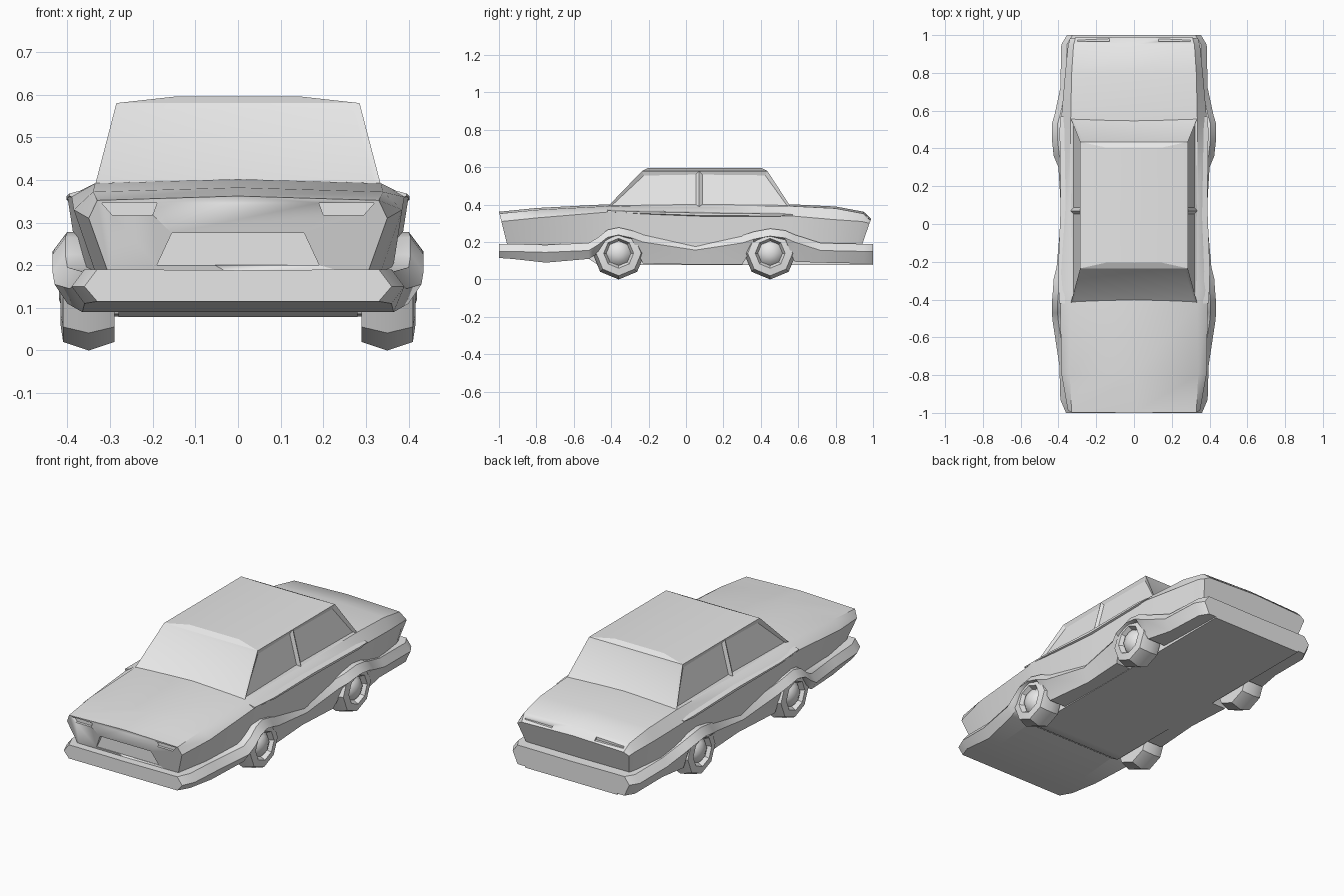
import bpy, bmesh, math
from mathutils import Matrix

cube = bpy.data.objects.get("Cube")
if cube:
    bpy.data.objects.remove(cube, do_unlink=True)

GREY = (0.8, 0.8, 0.8, 1)
paint = bpy.data.materials.new("light_grey")
paint.use_nodes = True
paint.diffuse_color = GREY
paint.node_tree.nodes["Principled BSDF"].inputs["Base Color"].default_value = GREY


def finish(name, bm, angle=35):
    """Turn a bmesh into a named, painted, smooth-by-angle object."""
    bmesh.ops.recalc_face_normals(bm, faces=bm.faces)
    mesh = bpy.data.meshes.new(name)
    bm.to_mesh(mesh)
    bm.free()
    mesh.materials.append(paint)
    mesh.shade_smooth()
    mesh.set_sharp_from_angle(angle=math.radians(angle))
    obj = bpy.data.objects.new(name, mesh)
    bpy.context.collection.objects.link(obj)
    return obj


def skin(rings):
    """Bridge closed rings of points and cap both ends."""
    bm = bmesh.new()
    loops = [[bm.verts.new(p) for p in ring] for ring in rings]
    for a, b in zip(loops, loops[1:]):
        for i in range(len(a)):
            j = (i + 1) % len(a)
            bm.faces.new((a[i], a[j], b[j], b[i]))
    bm.faces.new(loops[0])
    bm.faces.new(loops[-1])
    return bm


def mirrored(half):
    """Complete a half section whose first and last points lie on x = 0."""
    return half + [(-x, y, z) for x, y, z in half[-2:0:-1]]


# Upper body: y, top z, top width, shoulder z, shoulder width, base width, lean
body_rows = [
    (-1, .362, .33, .31, .35, .30, .25),
    (-.8, .382, .34, .33, .385, .33, .2),
    (-.42, .402, .335, .36, .39, .36, 0),
    (-.35, .402, .335, .36, .40, .37, 0),
    (.1, .40, .335, .345, .378, .37, 0),
    (.56, .402, .335, .34, .385, .37, 0),
    (.8, .39, .33, .32, .365, .34, -.1),
    (.95, .362, .32, .31, .35, .32, -.2),
    (.99, .325, .31, .30, .34, .31, -.35),
]
rings = []
for y, zt, wt, zs, ws, wb, lean in body_rows:
    half = [(0, zt), (wt, zt - .01), (ws, zs), (wb, .17), (0, .17)]
    rings.append(mirrored([(x, y + lean * (zt - z), z) for x, z in half]))
body = finish("upper_body", skin(rings))


def cut(name, outline, y0, y1):
    """Recess an x-z outline into the body between two depths."""
    cutter = finish(name, skin([[(x, y, z) for x, z in outline] for y in (y0, y1)]), 1)
    cutter.hide_render = True
    cutter.hide_set(True)
    mod = body.modifiers.new(name, "BOOLEAN")
    mod.operation = "DIFFERENCE"
    mod.solver = "EXACT"
    mod.object = cutter


# Lamp and grille recesses
cut("grille_cutter", [(-.19, .2), (.19, .2), (.155, .275), (-.155, .275)], -1.1, -.955)
for side, s in (("left", 1), ("right", -1)):
    cut(side + "_headlamp_cutter",
        [(s * .2, .318), (s * .295, .318), (s * .32, .346), (s * .19, .346)], -1.1, -.975)
    cut(side + "_tail_lamp_cutter",
        [(s * .13, .328), (s * .3, .328), (s * .3, .346), (s * .13, .346)], .965, 1.1)

# Skirt with bumpers, wheel arches and floor: y, half width, top z, lower edge z
skirt_rows = [
    (-1, .36, .19, .115), (-.93, .39, .19, .11), (-.75, .395, .185, .09),
    (-.52, .43, .195, .11), (-.47, .435, .225, .14), (-.42, .435, .265, .21),
    (-.36, .43, .278, .235), (-.29, .425, .262, .21), (-.23, .41, .24, .085),
    (.05, .385, .197, .08), (.3, .40, .235, .08), (.36, .425, .255, .18),
    (.45, .435, .272, .23), (.53, .435, .262, .21), (.58, .42, .24, .095),
    (.72, .39, .195, .09), (.95, .385, .19, .085), (1, .355, .19, .085),
]
rings = []
for y, w, zt, zb in skirt_rows:
    floor = zb if y < -.5 else .078
    half = [(0, .188), (w - .08, zt), (w - .03, zt), (w, zt - .04),
            (w - .03, zb), (.28, zb), (.28, floor), (0, floor)]
    rings.append(mirrored([(x, y, z) for x, z in half]))
finish("skirt_and_bumpers", skin(rings))

# Tapered shoulder mouldings along the doors: y, x, top z, bottom z
trim_rows = [(-.42, .395, .368, .355), (-.25, .402, .362, .345),
             (.1, .388, .355, .328), (.5, .394, .35, .33), (.57, .388, .347, .34)]
rings = [[(x - .03, y, zt + .008), (x, y, zt), (x, y, (zt + zb) / 2), (x - .03, y, zb)]
         for y, x, zt, zb in trim_rows]
trim = finish("shoulder_mouldings", skin(rings))
trim.modifiers.new("both_sides", "MIRROR")

# Cabin with crowned roof and inset glass
bm = bmesh.new()
stations = [(-.42, -.235), (.07, .07), (.56, .435)]
grid = []
for i, (low, high) in enumerate(stations):
    inner = high - .03 * (i - 1)
    profile = [(.335, low, .388), (.285, high, .58), (.15, inner, .595)]
    profile += [(-x, y, z) for x, y, z in reversed(profile)]
    grid.append([bm.verts.new(p) for p in profile])
sides = []
for a, b in zip(grid, grid[1:]):
    for k in range(5):
        face = bm.faces.new((a[k], a[k + 1], b[k + 1], b[k]))
        if k in (0, 4):
            sides.append(face)
    bm.faces.new((a[0], a[5], b[5], b[0]))
screens = []
for end in (grid[0], grid[-1]):
    bm.faces.new(end[1:5])
    screens.append(bm.faces.new((end[0], end[1], end[4], end[5])))
bmesh.ops.recalc_face_normals(bm, faces=bm.faces)
bmesh.ops.inset_individual(bm, faces=sides, thickness=.024, depth=-.012)
bmesh.ops.inset_individual(bm, faces=screens, thickness=.022, depth=-.004)
finish("cabin", bm, 20)

# Eight-sided wheels with domed hubs: lathe profile of x, radius
wheel_profile = [(.29, .05), (.29, .12), (.35, .14), (.41, .12), (.416, .08),
                 (.39, .066), (.408, .05), (.42, .02)]
for label, y in (("front", -.36), ("rear", .45)):
    for side, s in (("left", 1), ("right", -1)):
        rings = []
        for x, r in wheel_profile:
            angles = [math.tau * i / 8 for i in range(8)]
            rings.append([(s * x, r * math.sin(a), r * math.cos(a)) for a in angles])
        bm = skin(rings)
        bmesh.ops.transform(bm, matrix=Matrix.Translation((0, y, .14)), verts=bm.verts)
        finish(f"{label}_{side}_wheel", bm, 40)
